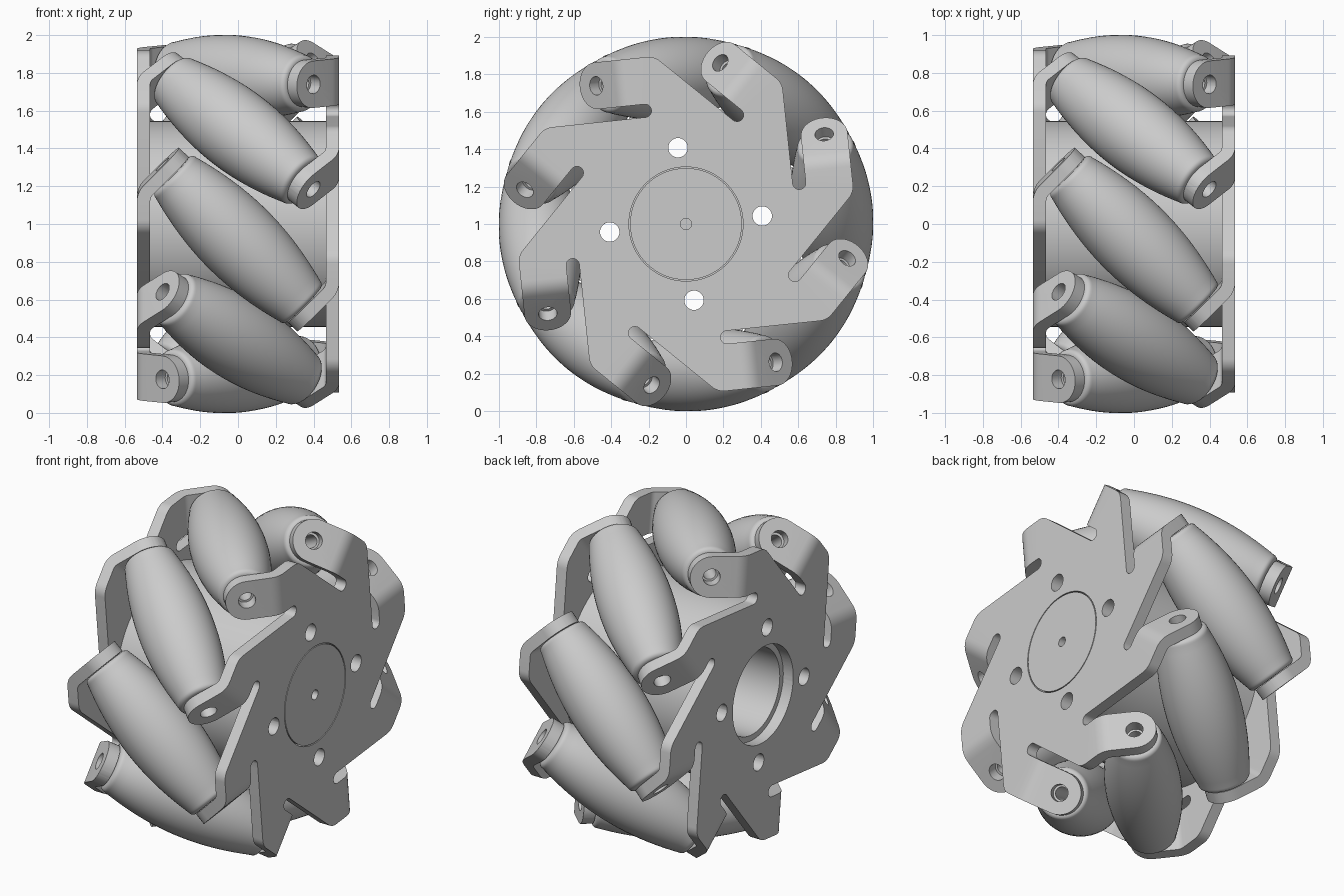
import bpy, bmesh
from math import pi, sin, cos, sqrt, radians
from mathutils import Matrix, Vector

if "Cube" in bpy.data.objects:
    bpy.data.objects.remove(bpy.data.objects["Cube"], do_unlink=True)

COUNT = 8
STEP = 2 * pi / COUNT
ROLLER_R = 0.784          # distance from wheel axis to roller axis
X_OUT, THICK = 0.535, 0.07
BEND_T, BEND_X, BEND_RAD = 0.215, 0.415, 0.085
BEND_LEN = BEND_RAD * pi / 4
TAB_HOLE_T = 0.4235       # tab hole position before bending

grey = bpy.data.materials.new("metal grey")
grey.use_nodes = True
colour = (0.6, 0.6, 0.6, 1)
grey.diffuse_color = colour
grey.node_tree.nodes["Principled BSDF"].inputs["Base Color"].default_value = colour

BASE = Matrix.Translation((0, 0, 1)) @ Matrix.Rotation(radians(6), 4, 'X')
FLIP = Matrix.Rotation(pi, 4, 'Y')
parts = []


def arc(cy, cz, r, a0, a1, n):
    """Points of an arc in the wheel plane."""
    return [(cy + r * cos(a0 + (a1 - a0) * i / n), cz + r * sin(a0 + (a1 - a0) * i / n))
            for i in range(n + 1)]


def circle(cy, cz, r, n=32):
    return arc(cy, cz, r, 0, 2 * pi, n)[:-1]


def turn(pts, a):
    return [(y * cos(a) - z * sin(a), y * sin(a) + z * cos(a)) for y, z in pts]


def add(name, mesh, matrix):
    ob = bpy.data.objects.new(name, mesh)
    bpy.context.collection.objects.link(ob)
    ob.matrix_world = BASE @ matrix
    parts.append(ob)


def to_mesh(bm, name):
    bmesh.ops.recalc_face_normals(bm, faces=bm.faces[:])
    mesh = bpy.data.meshes.new(name)
    bm.to_mesh(mesh)
    bm.free()
    mesh.materials.append(grey)
    return mesh


def sheet(loops, x):
    """Flat filled sheet whose first loop is the outline, the others holes."""
    bm = bmesh.new()
    for loop in loops:
        vs = [bm.verts.new((x, y, z)) for y, z in loop]
        for a, b in zip(vs, vs[1:] + vs[:1]):
            bm.edges.new((a, b))
    bmesh.ops.triangle_fill(bm, edges=bm.edges[:], use_beauty=True, normal=(1, 0, 0))
    return bm


def thicken(bm, depth):
    ext = bmesh.ops.extrude_face_region(bm, geom=bm.faces[:], use_keep_orig=True)
    vs = [g for g in ext["geom"] if isinstance(g, bmesh.types.BMVert)]
    bmesh.ops.translate(bm, verts=vs, vec=(-depth, 0, 0))


def slab(name, loops, x, depth):
    bm = sheet(loops, x)
    thicken(bm, depth)
    add(name, to_mesh(bm, name), Matrix())


bolt_holes = [turn(circle(0.41, 0, 0.052, 24), i * pi / 2) for i in range(4)]


def side_plate(name, bore, matrix):
    """Star plate with relief slots and eight inward-bent tabs."""
    sector = (arc(0.81, 0.117, 0.1, -pi / 4, 0, 6)
              + arc(0.785, TAB_HOLE_T, 0.125, 0, pi, 20)
              + arc(0.625, 0.155, 0.035, 0, -pi, 10))
    outline, holes = [], []
    for k in range(COUNT):
        outline += turn(sector, k * STEP)
        holes.append(turn(circle(0.785, TAB_HOLE_T, 0.05, 20), k * STEP))
    bm = sheet([outline, circle(0, 0, bore, 64)] + bolt_holes + holes, X_OUT)
    # cross cuts where the tabs bend
    for k in range(COUNT):
        rot = Matrix.Rotation(k * STEP, 3, 'X')
        for i in range(6):
            t = BEND_T + BEND_LEN * i / 5
            bmesh.ops.bisect_plane(bm, geom=bm.verts[:] + bm.edges[:] + bm.faces[:], dist=1e-5,
                                   plane_co=rot @ Vector((0, 0, t)),
                                   plane_no=rot @ Vector((0, 0, 1)))
    thicken(bm, THICK)
    # fold the tabs square to the roller axes
    for k in range(COUNT):
        rot = Matrix.Rotation(k * STEP, 3, 'X')
        for v in bm.verts:
            x, r, t = rot.inverted() @ v.co
            u = t - BEND_T
            if r > 0.65 and u > 1e-5:
                a = min(u / BEND_RAD, pi / 4)
                rest = max(0, u - BEND_LEN)
                rad = x - BEND_X
                v.co = rot @ Vector((BEND_X + rad * cos(a) - rest * sin(a), r,
                                     BEND_T + rad * sin(a) + rest * cos(a)))
    add(name, to_mesh(bm, name), matrix)


side_plate("closed_side_plate", 0.305, Matrix())
side_plate("open_side_plate", 0.3, FLIP)

# hub drum, its end wall and the centre cap
slab("hub_drum", [circle(0, 0, 0.545, 96), circle(0, 0, 0.265, 64)] + bolt_holes, 0.466, 0.932)
slab("hub_end_wall", [circle(0, 0, 0.27, 64)], 0.465, 0.03)
slab("centre_cap", [circle(0, 0, 0.299, 64), circle(0, 0, 0.03, 20)], X_OUT, THICK)


def roller_mesh():
    """Barrel whose curve follows the rolling circle, with rounded rims and a bore."""
    half, rim, bore = 0.492, 0.03, 0.038
    body = half - rim

    def radius(s):
        return 1.002 - sqrt(ROLLER_R ** 2 + s * s / 2)

    r_end = radius(body)
    cap = [(r_end - rim + rim * cos(a), body + rim * sin(a))
           for a in (pi / 2 * i / 5 for i in range(1, 6))]
    upper = cap + [(bore, half)]
    side = [(radius(body * i / 10), body * i / 10) for i in range(-10, 11)]
    profile = [(r, -z) for r, z in reversed(upper)] + side + upper
    bm = bmesh.new()
    vs = [bm.verts.new((r, 0, z)) for r, z in profile]
    for a, b in zip(vs, vs[1:] + vs[:1]):
        bm.edges.new((a, b))
    bmesh.ops.spin(bm, geom=bm.verts[:] + bm.edges[:], cent=(0, 0, 0), axis=(0, 0, 1),
                   angle=2 * pi, steps=48)
    bmesh.ops.remove_doubles(bm, verts=bm.verts[:], dist=1e-5)
    return to_mesh(bm, "roller")


# slanted rollers around the rim
barrel = roller_mesh()
for k in range(COUNT):
    add(f"roller_{k + 1}", barrel,
        Matrix.Rotation(k * STEP, 4, 'X') @ Matrix.Translation((0, ROLLER_R, 0))
        @ Matrix.Rotation(pi / 4, 4, 'Y'))

bpy.ops.object.select_all(action='DESELECT')
for ob in parts:
    ob.select_set(True)
bpy.context.view_layer.objects.active = parts[0]
bpy.ops.object.shade_smooth_by_angle(angle=radians(30))
